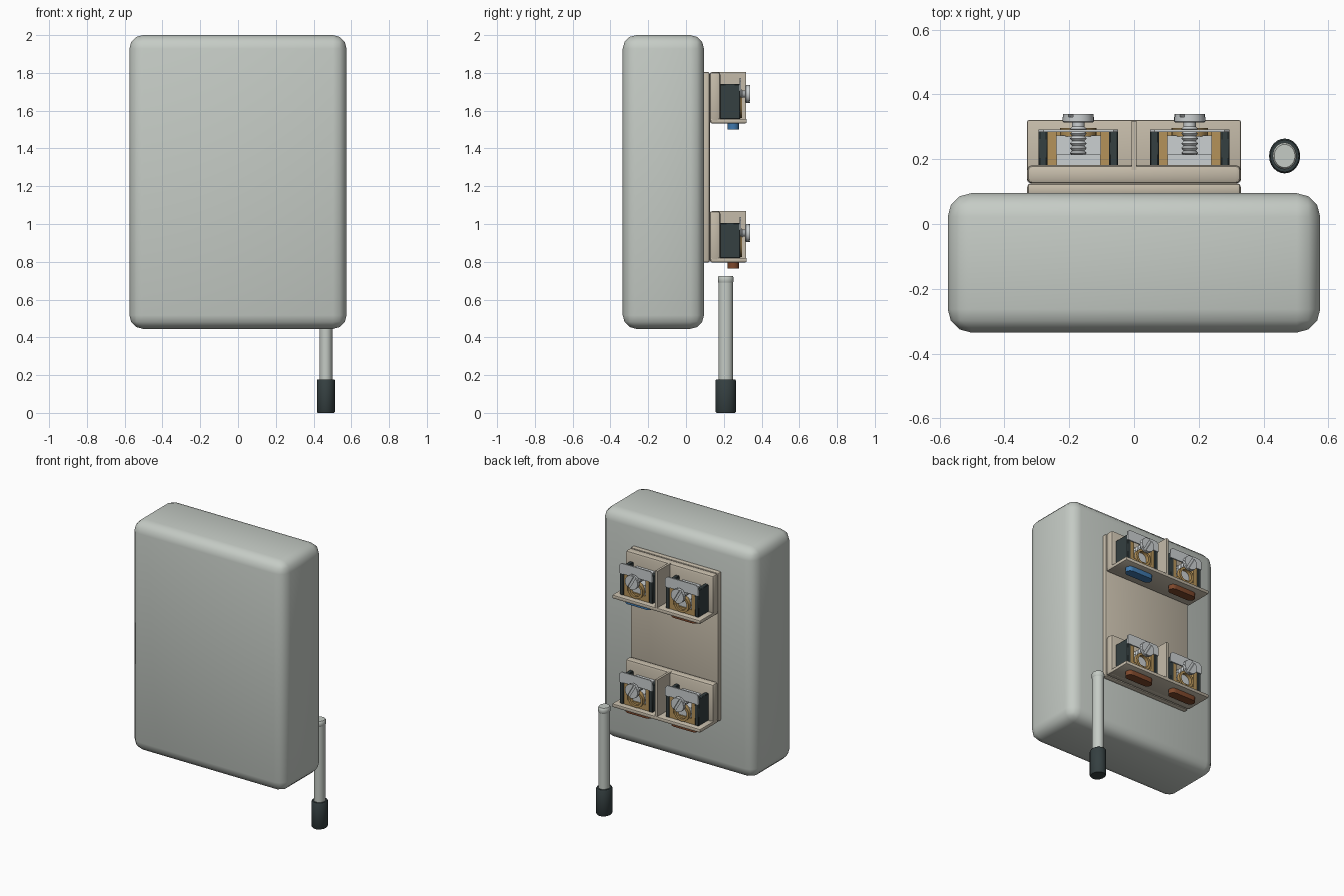
import bpy, bmesh, math
from mathutils import Matrix

if "Cube" in bpy.data.objects:
    bpy.data.objects.remove(bpy.data.objects["Cube"])


def material(name, rgb):
    m = bpy.data.materials.new(name)
    m.diffuse_color = (*rgb, 1)
    m.use_nodes = True
    m.node_tree.nodes["Principled BSDF"].inputs["Base Color"].default_value = m.diffuse_color
    return m


GREY = material("housing grey", (0.56, 0.60, 0.56))
CREAM = material("cream plastic", (0.56, 0.50, 0.40))
DARK = material("dark plastic", (0.035, 0.05, 0.052))
BRASS = material("brass", (0.46, 0.29, 0.10))
STEEL = material("steel", (0.60, 0.63, 0.64))
BLUE = material("blue plastic", (0.05, 0.19, 0.42))
BROWN = material("brown plastic", (0.21, 0.065, 0.025))


def finish(name, bm, mat, smooth=True):
    bmesh.ops.recalc_face_normals(bm, faces=bm.faces)
    me = bpy.data.meshes.new(name)
    bm.to_mesh(me)
    bm.free()
    me.materials.append(mat)
    ob = bpy.data.objects.new(name, me)
    bpy.context.collection.objects.link(ob)
    if smooth:
        bpy.ops.object.select_all(action='DESELECT')
        ob.select_set(True)
        bpy.context.view_layer.objects.active = ob
        bpy.ops.object.shade_smooth_by_angle(angle=math.radians(40))
    return ob


def box(name, x, y, z, mat, bevel=0, segments=2):
    bm = bmesh.new()
    bmesh.ops.create_cube(bm, size=1)
    for v in bm.verts:
        v.co = [(a + b) / 2 + c * (b - a) for (a, b), c in zip((x, y, z), v.co)]
    if bevel:
        bmesh.ops.bevel(bm, geom=bm.edges[:], offset=bevel, segments=segments,
                        profile=0.5, affect='EDGES')
    return finish(name, bm, mat, bool(bevel))


def prism(name, outline, depth, mat, axis='Y'):
    """Extrude an outline of (x, z) along y, or of (x, y) along z."""
    bm = bmesh.new()
    rings = []
    for d in depth:
        rings.append([bm.verts.new((a, d, b) if axis == 'Y' else (a, b, d))
                      for a, b in outline])
    n = len(outline)
    for i in range(n):
        j = (i + 1) % n
        bm.faces.new((rings[0][i], rings[0][j], rings[1][j], rings[1][i]))
    bm.faces.new(rings[0])
    bm.faces.new(rings[1])
    return finish(name, bm, mat)


def lathe(name, profile, centre, mat, axis='Z', sides=24, ratio=1, closed=False):
    """Spin (radius, height) pairs; open profiles get flat end caps."""
    bm = bmesh.new()
    rings = [[bm.verts.new((r * math.cos(2 * math.pi * i / sides),
                            r * ratio * math.sin(2 * math.pi * i / sides), h))
              for i in range(sides)] for r, h in profile]
    pairs = list(zip(rings, rings[1:]))
    if closed:
        pairs.append((rings[-1], rings[0]))
    else:
        bm.faces.new(rings[0])
        bm.faces.new(rings[-1])
    for a, b in pairs:
        for i in range(sides):
            j = (i + 1) % sides
            bm.faces.new((a[i], a[j], b[j], b[i]))
    turn = Matrix.Rotation(-math.pi / 2, 4, 'X') if axis == 'Y' else Matrix()
    bm.transform(Matrix.Translation(centre) @ turn)
    return finish(name, bm, mat)


def arc(cx, cy, r, start, end, n=10):
    return [(cx + r * math.cos(math.radians(start + (end - start) * i / n)),
             cy + r * math.sin(math.radians(start + (end - start) * i / n)))
            for i in range(n + 1)]


# Housing and mounting plate
box("housing", (-0.575, 0.575), (-0.335, 0.095), (0.445, 2.0), GREY, 0.072, 3)
box("mounting_plate", (-0.33, 0.33), (0.085, 0.126), (0.795, 1.805), CREAM, 0.012)


def terminal(tag, cx, z, plug):
    """One screw terminal; z is the bottom of its block."""
    for side in (-1, 1):
        def span(a, b):
            return tuple(sorted((cx + side * a, cx + side * b)))
        box(tag + "_side_wall", span(0.095, 0.123), (0.178, 0.288),
            (z + 0.022, z + 0.208), DARK, 0.004, 1)
        box(tag + "_brass_cheek", span(0.068, 0.095), (0.178, 0.284),
            (z + 0.022, z + 0.17), BRASS)
    # Clamp body, brass face with ring, and marker plate
    box(tag + "_clamp_body", (cx - 0.068, cx + 0.068), (0.178, 0.274),
        (z + 0.022, z + 0.125), STEEL)
    box(tag + "_clamp_back", (cx - 0.068, cx + 0.068), (0.178, 0.215),
        (z + 0.125, z + 0.19), STEEL)
    box(tag + "_brass_face", (cx - 0.068, cx + 0.068), (0.274, 0.284),
        (z + 0.022, z + 0.06), BRASS)
    lathe(tag + "_brass_ring", [(0.04, 0), (0.056, 0), (0.056, 0.027), (0.04, 0.027)],
          (cx, 0.27, z + 0.085), BRASS, 'Y', closed=True)
    prism(tag + "_marker_plate",
          [(cx - 0.123, z + 0.17), (cx + 0.123, z + 0.17), (cx + 0.123, z + 0.225),
           (cx + 0.108, z + 0.24), (cx - 0.108, z + 0.24), (cx - 0.123, z + 0.225)],
          (0.284, 0.292), STEEL)
    # Threaded screw with a slotted head
    sz = z + 0.155
    thread = [(0.016, 0.21)]
    for i in range(6):
        thread += [(0.026, 0.219 + i * 0.015), (0.019, 0.226 + i * 0.015)]
    thread.append((0.019, 0.32))
    lathe(tag + "_screw_thread", thread, (cx, 0, sz), STEEL, 'Y', 16)
    lathe(tag + "_screw_head", [(0.044, 0.313), (0.048, 0.317), (0.048, 0.331)],
          (cx, 0, sz), STEEL, 'Y')
    for start in (30, 210):
        prism(tag + "_screw_head_half", arc(cx, sz, 0.047, start - 80, start + 80),
              (0.331, 0.34), STEEL)
    # Rounded wire plug below the shelf
    prism(tag + "_wire_plug",
          arc(cx + 0.068, 0.25, 0.03, -90, 90) + arc(cx - 0.068, 0.25, 0.03, 90, 270),
          (z - 0.032, z + 0.004), plug, 'Z')


# Two terminal blocks, each with a divider and a pair of terminals
for tag, z, plugs in (("upper", 1.533, (BROWN, BLUE)), ("lower", 0.797, (BROWN, BROWN))):
    box(tag + "_block_base", (-0.33, 0.33), (0.124, 0.182), (z, z + 0.272), CREAM, 0.016)
    box(tag + "_block_shelf", (-0.33, 0.33), (0.13, 0.321), (z, z + 0.024), CREAM, 0.006)
    box(tag + "_divider", (-0.008, 0.008), (0.165, 0.318), (z + 0.01, z + 0.272), CREAM)
    for side, cx, plug in (("left", -0.172, plugs[0]), ("right", 0.172, plugs[1])):
        terminal(tag + "_" + side, cx, z, plug)

# Loose screwdriver-like handle rod beside the housing
centre = (0.465, 0.21, 0)
lathe("rod", [(0.034, 0.17), (0.034, 0.70)], centre, GREY, ratio=1.12)
lathe("rod_cap", [(0.033, 0.688), (0.037, 0.694), (0.037, 0.718), (0.032, 0.726)],
      centre, GREY, ratio=1.12)
lathe("rod_grip", [(0.044, 0), (0.048, 0.006), (0.048, 0.172), (0.044, 0.178)],
      centre, DARK, ratio=1.12)
